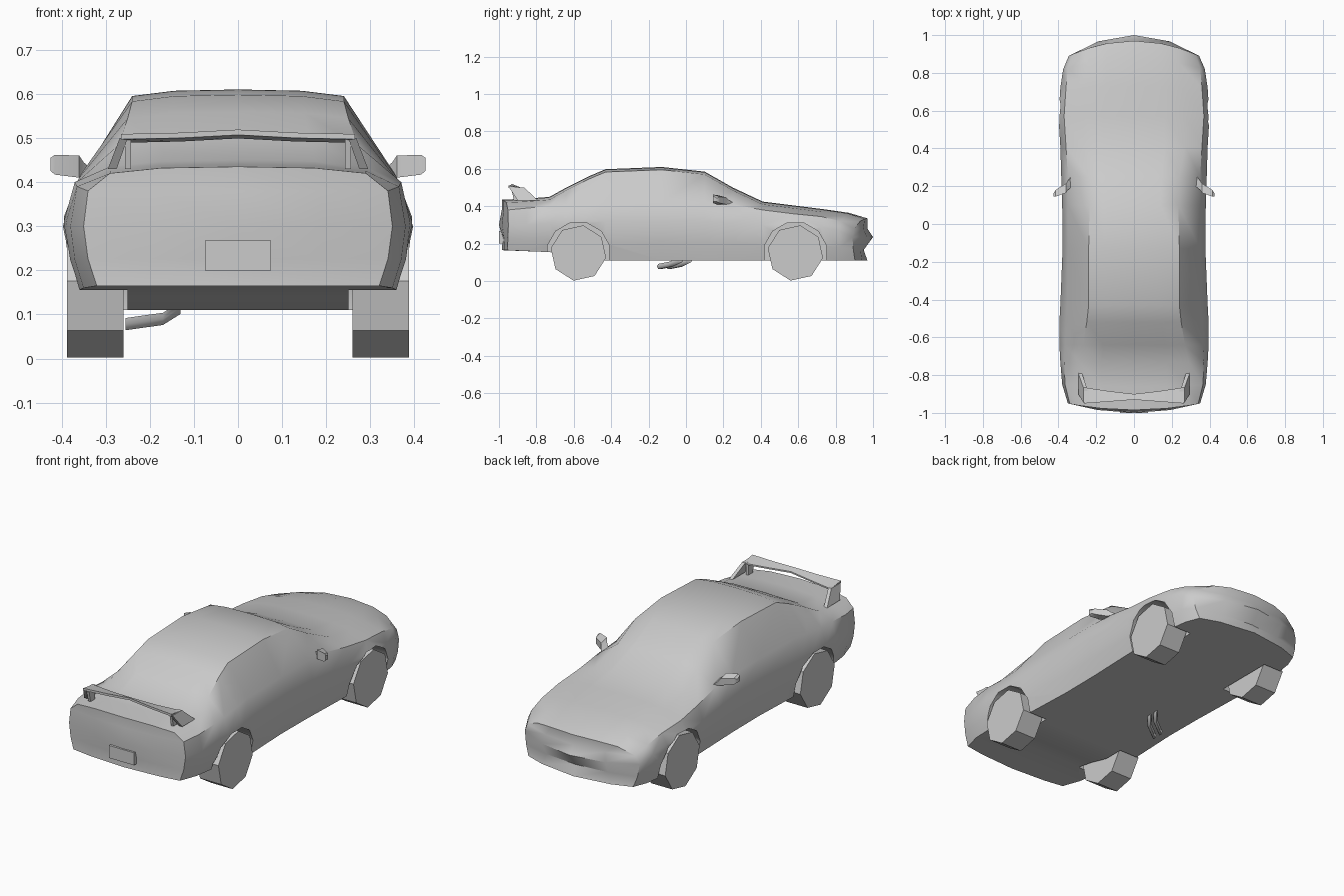
import bpy, bmesh, math
from mathutils import Vector

if "Cube" in bpy.data.objects:
    bpy.data.objects.remove(bpy.data.objects["Cube"])

paint = bpy.data.materials.new("plain grey")
paint.use_nodes = True
grey = (0.6, 0.6, 0.6, 1)
paint.diffuse_color = grey
paint.node_tree.nodes["Principled BSDF"].inputs["Base Color"].default_value = grey


def finish(name, bm, smooth=None):
    """Turn a bmesh into a painted object, smooth below the given angle."""
    bmesh.ops.recalc_face_normals(bm, faces=bm.faces)
    mesh = bpy.data.meshes.new(name)
    bm.to_mesh(mesh)
    bm.free()
    obj = bpy.data.objects.new(name, mesh)
    bpy.context.collection.objects.link(obj)
    mesh.materials.append(paint)
    if smooth:
        shade(obj, smooth)
    return obj


def shade(obj, angle):
    bpy.ops.object.select_all(action="DESELECT")
    obj.select_set(True)
    bpy.context.view_layer.objects.active = obj
    bpy.ops.object.shade_smooth_by_angle(angle=math.radians(angle))


def bridge(bm, a, b):
    n = len(a)
    for i in range(n):
        j = (i + 1) % n
        bm.faces.new((a[i], a[j], b[j], b[i]))


def loft(name, rings, side=1, smooth=None):
    """Skin a list of equal rings and cap both ends."""
    bm = bmesh.new()
    rows = [[bm.verts.new((x * side, y, z)) for x, y, z in r] for r in rings]
    for a, b in zip(rows, rows[1:]):
        bridge(bm, a, b)
    bm.faces.new(rows[0])
    bm.faces.new(rows[-1])
    return finish(name, bm, smooth)


def disc(x, y, z, radius, sides, turn):
    angles = [math.radians(turn + 360 * k / sides) for k in range(sides)]
    return [(x, y + radius * math.cos(a), z + radius * math.sin(a)) for a in angles]


# Body stations: y, half width, bottom, widest height,
# belt half width, belt height, roof half width, top height
STATIONS = [
    (-.95, .35, .165, .30, .34, .38, .29, .435),
    (-.85, .38, .16, .30, .365, .39, .29, .44),
    (-.73, .39, .155, .31, .37, .40, .29, .45),
    (-.64, .395, .14, .31, .365, .40, .27, .50),
    (-.52, .395, .11, .32, .36, .41, .25, .56),
    (-.43, .39, .11, .32, .355, .42, .24, .598),
    (-.13, .378, .11, .32, .35, .42, .24, .61),
    (.10, .38, .11, .32, .35, .42, .235, .585),
    (.25, .385, .11, .31, .35, .41, .24, .50),
    (.41, .39, .11, .30, .36, .38, .27, .425),
    (.57, .40, .11, .30, .37, .36, .27, .405),
    (.72, .39, .11, .29, .36, .345, .25, .385),
    (.82, .375, .11, .27, .35, .32, .24, .365),
    (.89, .345, .11, .235, .325, .28, .24, .335),
]


def half_section(y, w, low, mid, wb, belt, wt, top):
    """Half outline of the body from bottom centre to top centre."""
    pts = [(0, low), (w * .6, low), (w - .03, low),
           (w - .01, low + (mid - low) * .45), (w, mid), (wb, belt),
           (wt, top - .015), (wt * .6, top - .003), (0, top)]
    bow = .08 * max(0, (y - .7) / .19) - .035 * max(0, (-y - .8) / .15)
    return [Vector((x, y + bow * (1 - (x / w) ** 2), z)) for x, z in pts]


def cap(bm, ring, centre_ys):
    """Close a body end with a grid bowed towards the given centre line."""
    n = len(ring)
    grid = [[ring[2], ring[1], ring[0], ring[-1], ring[-2]]]
    for row, yc in zip((3, 4, 5), centre_ys):
        edge = ring[row].co
        inner = [bm.verts.new((edge.x * t, edge.y + (yc - edge.y) * (1 - t * t), edge.z))
                 for t in (.55, 0, -.55)]
        grid.append([ring[row]] + inner + [ring[n - row]])
    grid.append([ring[6], ring[7], ring[8], ring[9], ring[10]])
    for a, b in zip(grid, grid[1:]):
        for i in range(4):
            bm.faces.new((a[i], a[i + 1], b[i + 1], b[i]))


bm = bmesh.new()
rings = []
for s in STATIONS:
    half = half_section(*s)
    mirrored = [Vector((-p.x, p.y, p.z)) for p in half[-2:0:-1]]
    rings.append([bm.verts.new(p) for p in half + mirrored])
for a, b in zip(rings, rings[1:]):
    bridge(bm, a, b)
cap(bm, rings[0], (-.98, -1, -.985))
cap(bm, rings[-1], (.95, 1, .97))
body = finish("body", bm)

# Wheel arches are cut from the body, then the wheels are set in them
AXLES = {"rear": -.575, "front": .585}
cutters = []
for place, y in AXLES.items():
    for label, side in (("left", 1), ("right", -1)):
        cutter = loft("arch_cutter", [disc(x, y, .145, .172, 12, 15) for x in (.25, .5)], side)
        cutter.hide_render = True
        cutters.append(cutter)
        mod = body.modifiers.new("arch", "BOOLEAN")
        mod.operation, mod.object, mod.solver = "DIFFERENCE", cutter, "EXACT"
        loft(f"{place}_{label}_wheel",
             [disc(x, y, .15, .15, 8, 35) for x in (.26, .388)], side)
bpy.context.view_layer.objects.active = body
for mod in list(body.modifiers):
    bpy.ops.object.modifier_apply(modifier=mod.name)
for cutter in cutters:
    bpy.data.objects.remove(cutter)
shade(body, 42)

# Rear wing: slim gull-shaped blade with a foot at each end


def blade_ring(x, front, back, z):
    return [(x, front, z - .016), (x, front, z - .008), (x, back, z + .004), (x, back, z - .008)]


blade = [(-.265, -.865, -.95, .505), (-.13, -.885, -.94, .508), (0, -.9, -.93, .515),
         (.13, -.885, -.94, .508), (.265, -.865, -.95, .505)]
loft("wing_blade", [blade_ring(*b) for b in blade], smooth=40)


def flat_ring(x0, x1, y0, y1, z):
    return [(x0, y0, z), (x1, y0, z), (x1, y1, z), (x0, y1, z)]


for label, side in (("left", 1), ("right", -1)):
    loft(f"wing_{label}_foot", [flat_ring(.275, .295, -.90, -.79, .43),
                                flat_ring(.25, .268, -.945, -.865, .50)], side)
    loft(f"wing_{label}_post", [flat_ring(.242, .256, -.92, -.88, .43),
                                flat_ring(.242, .256, -.935, -.88, .50)], side)

    # Door mirror: tapering arm that swells into the housing
    sections = [(.325, .20, .26, .405, .425), (.35, .18, .23, .412, .445),
                (.36, .165, .215, .41, .46), (.415, .145, .18, .417, .462),
                (.425, .145, .165, .425, .455)]
    loft(f"{label}_mirror",
         [[(x, a, low), (x, b, low), (x, b, top - .012), (x, a, top)]
          for x, a, b, low, top in sections], side, 35)

# Rear number plate
loft("number_plate", [[(x, -1, .20), (x, -1, .268), (x, -.96, .268), (x, -.96, .20)]
                      for x in (-.075, .075)])

# Twin exhaust pipes that bend out to the right
for k in range(2):
    shift = -.05 * k
    path = [(-.13, .02, .115), (-.17, -.03, .09), (-.255, -.09, .078)]
    loft(f"exhaust_pipe_{k + 1}",
         [disc(x, y + shift, z, .016, 6, 0) for x, y, z in path], smooth=65)
